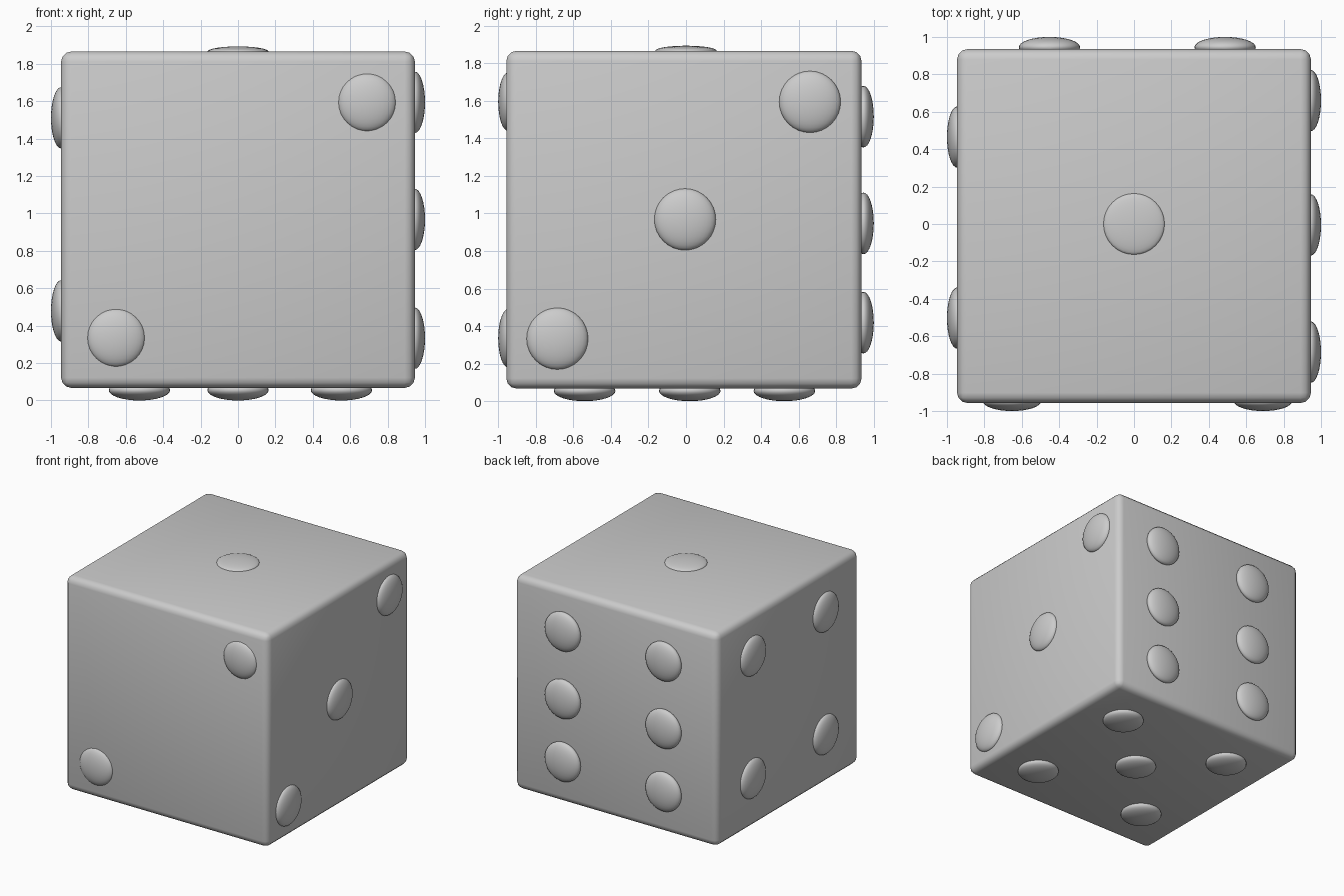
import bpy, math

if "Cube" in bpy.data.objects:
    bpy.data.objects.remove(bpy.data.objects["Cube"])

# Body: slightly squat block with rounded edges
X, Y0, Y1, Z0, Z1 = 0.946, -0.957, 0.935, 0.067, 1.866
bpy.ops.mesh.primitive_cube_add(size=1, location=(0, (Y0 + Y1) / 2, (Z0 + Z1) / 2))
body = bpy.context.object
body.name = "die_body"
body.scale = (2 * X, Y1 - Y0, Z1 - Z0)
bpy.ops.object.transform_apply(location=False, rotation=False, scale=True)
bevel = body.modifiers.new("rounded_edges", 'BEVEL')
bevel.width = 0.055
bevel.segments = 3
bpy.ops.object.modifier_apply(modifier=bevel.name)
bpy.ops.object.shade_smooth_by_angle(angle=math.radians(35))


def pip(face, n, axis, centre, radius=0.164, depth=0.055):
    """Flattened sphere, thin along the face axis."""
    bpy.ops.mesh.primitive_uv_sphere_add(segments=32, ring_count=16, radius=1, location=centre)
    ob = bpy.context.object
    ob.name = f"{face}_pip_{n}"
    scale = [radius] * 3
    scale[axis] = depth
    ob.scale = scale
    bpy.ops.object.transform_apply(location=False, rotation=False, scale=True)
    bpy.ops.object.shade_smooth()


# One on top
pip("top", 1, 2, (0, 0, Z1 - 0.001), depth=0.028)

# Two on the front
for i, (x, z) in enumerate([(0.69, 1.594), (-0.652, 0.335)], 1):
    pip("front", i, 1, (x, -0.948, z), radius=0.155, depth=0.052)

# Three on the right
for i, (y, z) in enumerate([(0.66, 1.594), (-0.005, 0.968), (-0.685, 0.333)], 1):
    pip("right", i, 0, (0.945, y, z))

# Four on the left
left = [(y, z) for y in (0.465, -0.503) for z in (1.511, 0.479)]
for i, (y, z) in enumerate(left, 1):
    pip("left", i, 0, (-0.945, y, z))

# Five underneath
under = [(x, y) for x in (-0.527, 0.553) for y in (-0.54, 0.524)] + [(0, 0.02)]
for i, (x, y) in enumerate(under, 1):
    pip("bottom", i, 2, (x, y, 0.055))

# Six on the back
back = [(x, z) for x in (-0.452, 0.487) for z in (1.515, 0.947, 0.418)]
for i, (x, z) in enumerate(back, 1):
    pip("back", i, 1, (x, 0.945, z))
